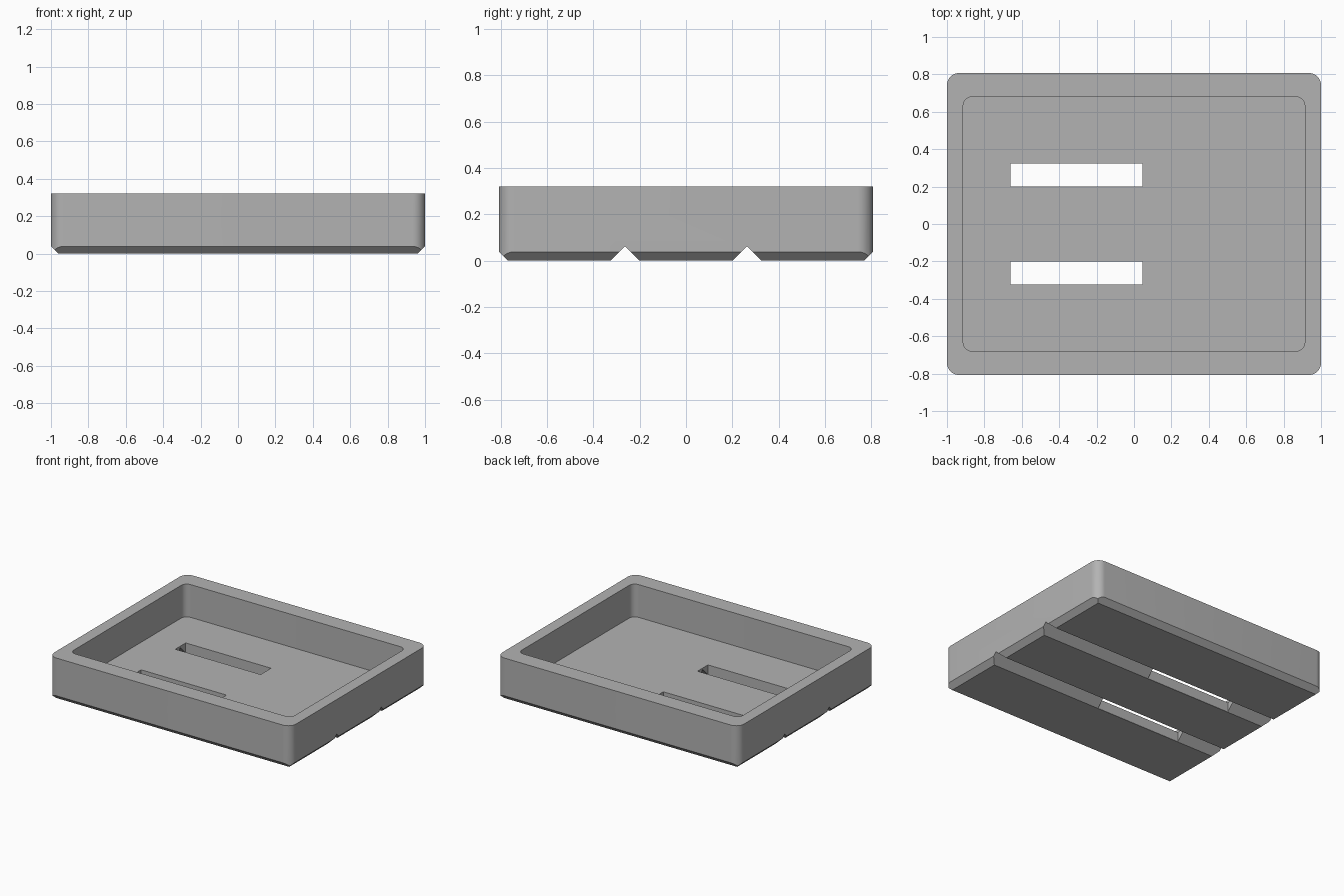
import bpy, bmesh, math

cube = bpy.data.objects.get("Cube")
if cube:
    bpy.data.objects.remove(cube, do_unlink=True)

HX, HY, HEIGHT = 1.0, 0.807, 0.32
CHAMFER, FLOOR = 0.038, 0.075
GROOVE_Y, GROOVE = 0.263, 0.0625

grey = bpy.data.materials.new("plain grey")
grey.use_nodes = True
colour = (0.45, 0.45, 0.45, 1)
grey.diffuse_color = colour
grey.node_tree.nodes["Principled BSDF"].inputs["Base Color"].default_value = colour


def rectangle(hx, hy):
    return [(-hx, -hy), (hx, -hy), (hx, hy), (-hx, hy)]


def rounded_rectangle(hx, hy, radius, steps=10):
    points = []
    for i, (sx, sy) in enumerate([(1, 1), (-1, 1), (-1, -1), (1, -1)]):
        for k in range(steps + 1):
            a = math.pi / 2 * (i + k / steps)
            points.append((sx * (hx - radius) + radius * math.cos(a),
                           sy * (hy - radius) + radius * math.sin(a)))
    return points


def loft(name, lower, upper):
    """Closed solid between two matching rings of 3D points."""
    bm = bmesh.new()
    a = [bm.verts.new(p) for p in lower]
    b = [bm.verts.new(p) for p in upper]
    bm.faces.new(a)
    bm.faces.new(b)
    for i in range(len(a)):
        j = (i + 1) % len(a)
        bm.faces.new((a[i], a[j], b[j], b[i]))
    bmesh.ops.recalc_face_normals(bm, faces=bm.faces)
    mesh = bpy.data.meshes.new(name)
    bm.to_mesh(mesh)
    bm.free()
    mesh.materials.append(grey)
    obj = bpy.data.objects.new(name, mesh)
    bpy.context.collection.objects.link(obj)
    return obj


def prism(name, outline, z0, z1, cx=0, cy=0):
    return loft(name, [(x + cx, y + cy, z0) for x, y in outline],
                [(x + cx, y + cy, z1) for x, y in outline])


def combine(target, cutter, operation="DIFFERENCE"):
    cutter.hide_render = True
    mod = target.modifiers.new("cut", "BOOLEAN")
    mod.operation, mod.solver, mod.object = operation, "EXACT", cutter
    bpy.context.view_layer.objects.active = target
    bpy.ops.object.modifier_apply(modifier=mod.name)
    bpy.data.objects.remove(cutter, do_unlink=True)


# Tray body with rounded upright corners
tray = prism("tray", rounded_rectangle(HX, HY, 0.065), -0.1, HEIGHT)

# Straight 45 degree chamfers round the underside, mitred at the corners
grow = 0.5 - CHAMFER
combine(tray, loft("chamfer_block",
                   [(x, y, 0) for x, y in rectangle(HX - CHAMFER, HY - CHAMFER)],
                   [(x, y, 0.5) for x, y in rectangle(HX + grow, HY + grow)]), "INTERSECT")

# Open cavity
combine(tray, prism("cavity", rounded_rectangle(0.913, 0.679, 0.045), FLOOR, HEIGHT + 0.1))

# V grooves under the tray and the drain slots above them
for side in (-1, 1):
    cy = side * GROOVE_Y
    section = [(cy - 2 * GROOVE, -GROOVE), (cy + 2 * GROOVE, -GROOVE), (cy, GROOVE)]
    combine(tray, loft("groove", [(-1.2, y, z) for y, z in section],
                       [(1.2, y, z) for y, z in section]))
    combine(tray, prism("slot", rectangle(0.353, GROOVE - 0.001), -0.1, 0.2, -0.307, cy))

# Smooth round corners, crisp edges
bpy.ops.object.select_all(action="DESELECT")
tray.select_set(True)
bpy.context.view_layer.objects.active = tray
bpy.ops.object.shade_smooth_by_angle(angle=math.radians(30))
